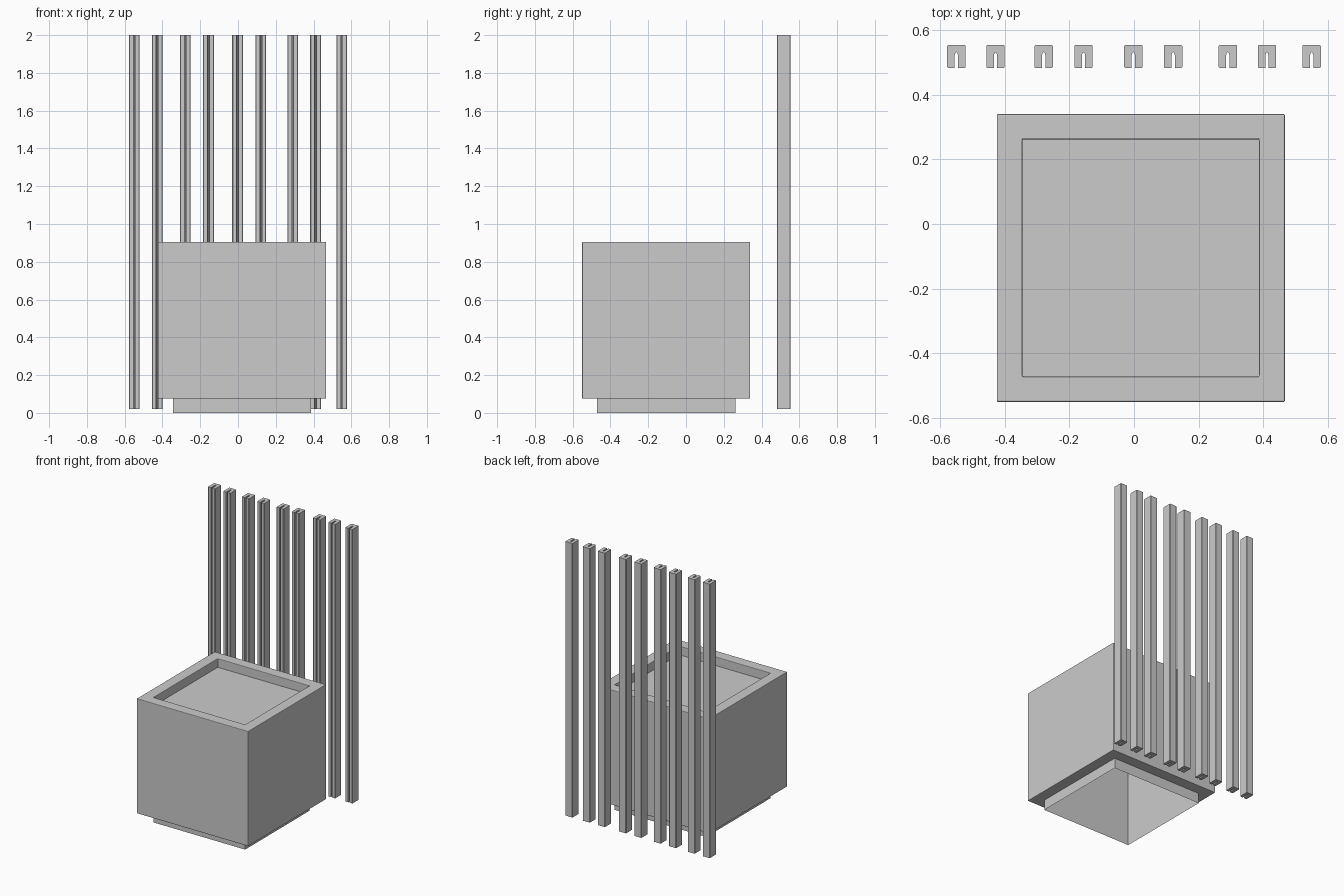
import bpy, bmesh

if "Cube" in bpy.data.objects:
    bpy.data.objects.remove(bpy.data.objects["Cube"])


def make_object(name, bm):
    bmesh.ops.remove_doubles(bm, verts=bm.verts, dist=1e-5)
    bmesh.ops.recalc_face_normals(bm, faces=bm.faces)
    mesh = bpy.data.meshes.new(name)
    bm.to_mesh(mesh)
    bm.free()
    obj = bpy.data.objects.new(name, mesh)
    bpy.context.collection.objects.link(obj)
    return obj


CX, CY = 0.021, -0.105      # planter centre
OUTER, INNER = 0.445, 0.366  # half widths


def square_loops(name, loops, cap=False):
    """Skin a series of (half width, z) squares around the planter centre."""
    bm = bmesh.new()
    rings = [[bm.verts.new((CX + sx * r, CY + sy * r, z))
              for sx, sy in ((-1, -1), (1, -1), (1, 1), (-1, 1))]
             for r, z in loops]
    for a, b in zip(rings, rings[1:]):
        for i in range(4):
            j = (i + 1) % 4
            bm.faces.new((a[i], a[j], b[j], b[i]))
    if cap:
        bm.faces.new(rings[-1])
    return make_object(name, bm)


# Outer planter shell: underside ledge, walls and top rim
shell = square_loops("planter_shell", [
    (INNER, 0.075), (OUTER, 0.075), (OUTER, 0.905), (INNER, 0.905), (INNER, 0.842)])
bevel = shell.modifiers.new("soft_edges", "BEVEL")
bevel.width = 0.004
bevel.segments = 2

# Inner box: plinth at the ground, open below, closed by the soil level
square_loops("planter_liner_and_soil", [(INNER, 0.0), (INNER, 0.842)], cap=True)

# Slat cross-section: U profile with a narrow rounded slot facing the front
Y0, Y1, HW, C = 0.482, 0.553, 0.0285, 0.003
half = [(0.005, Y0), (HW - C, Y0), (HW, Y0 + C), (HW, Y1 - C), (HW - C, Y1)]
slot = [(0.0, 0.531), (0.003, 0.529), (0.005, 0.522)]
profile = slot + half + [(-x, y) for x, y in reversed(half)] \
    + [(-x, y) for x, y in reversed(slot[1:])]


def slat(name, x0):
    bm = bmesh.new()
    face = bm.faces.new([bm.verts.new((x0 + x, y, 0.02)) for x, y in profile])
    ext = bmesh.ops.extrude_face_region(bm, geom=[face], use_keep_orig=True)
    top = [g for g in ext["geom"] if isinstance(g, bmesh.types.BMVert)]
    bmesh.ops.translate(bm, verts=top, vec=(0, 0, 1.98))
    make_object(name, bm)


# Row of upright trellis slats behind the planter
for n, x in enumerate((-0.549, -0.428, -0.279, -0.156, -0.002,
                       0.121, 0.290, 0.411, 0.549)):
    slat(f"trellis_slat_{n + 1}", x)
